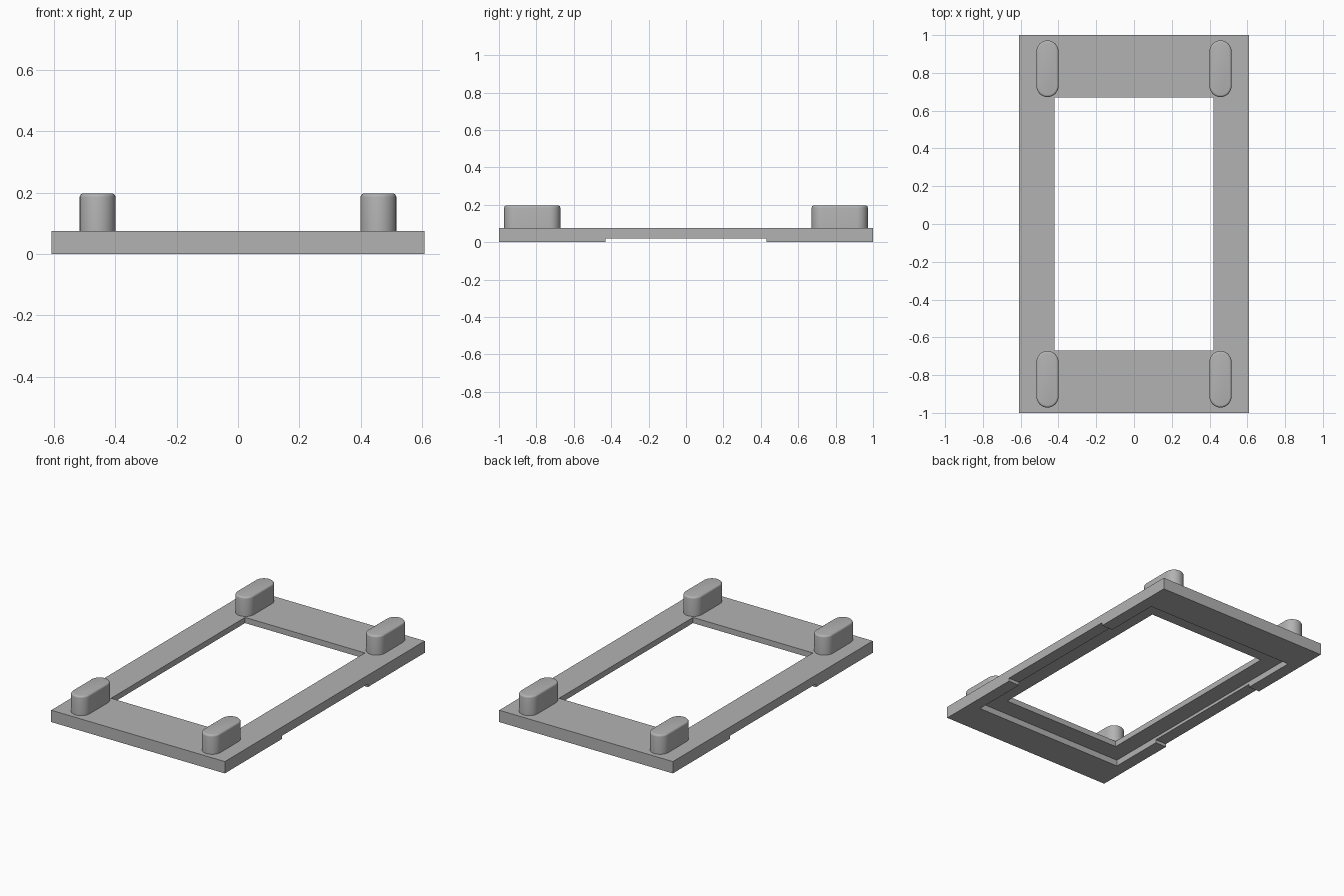
import bpy, bmesh, math

if "Cube" in bpy.data.objects:
    bpy.data.objects.remove(bpy.data.objects["Cube"])

grey = bpy.data.materials.new("grey_plastic")
grey.diffuse_color = (0.45, 0.45, 0.45, 1)
grey.use_nodes = True
grey.node_tree.nodes["Principled BSDF"].inputs["Base Color"].default_value = grey.diffuse_color


def box(name, sx, sy, z0, z1):
    """Box centred on x and y, from z0 to z1."""
    bm = bmesh.new()
    bmesh.ops.create_cube(bm, size=1)
    for v in bm.verts:
        v.co = (v.co.x * sx, v.co.y * sy, z0 if v.co.z < 0 else z1)
    me = bpy.data.meshes.new(name)
    bm.to_mesh(me)
    bm.free()
    ob = bpy.data.objects.new(name, me)
    bpy.context.collection.objects.link(ob)
    return ob


def cut(target, cutter):
    """Subtract the cutter and remove it."""
    cutter.hide_render = True
    mod = target.modifiers.new("cut", 'BOOLEAN')
    mod.operation = 'DIFFERENCE'
    mod.solver = 'EXACT'
    mod.object = cutter
    bpy.context.view_layer.objects.active = target
    bpy.ops.object.modifier_apply(modifier=mod.name)
    bpy.data.objects.remove(cutter, do_unlink=True)


# Flat rectangular frame
frame = box("frame", 1.216, 2.0, 0, 0.075)
frame.data.materials.append(grey)
cut(frame, box("window_cutter", 0.84, 1.34, -0.1, 0.2))     # central opening
cut(frame, box("recess_cutter", 1.06, 1.58, -0.1, 0.039))   # step under the opening
cut(frame, box("notch_cutter", 2.0, 0.86, -0.1, 0.02))      # shallow side notches


def peg(name, cx, cy, r=0.0585, length=0.30, z0=0.075, z1=0.197, soft=0.012):
    """Upright slot-shaped peg with a rounded top rim."""
    n = 16
    half = length / 2 - r
    # Height and inset of each ring, from base to the rounded rim
    rings = [(z0, 0)] + [(z1 - soft + soft * math.sin(a), soft * (1 - math.cos(a)))
                         for a in (i * math.pi / 8 for i in range(5))]
    bm = bmesh.new()
    loops = []
    for z, inset in rings:
        loop = []
        for side in (1, -1):
            for i in range(n + 1):
                a = math.pi * i / n + (0 if side > 0 else math.pi)
                loop.append(bm.verts.new((cx + (r - inset) * math.cos(a),
                                          cy + side * half + (r - inset) * math.sin(a), z)))
        loops.append(loop)
    count = len(loops[0])
    for low, high in zip(loops, loops[1:]):
        for i in range(count):
            j = (i + 1) % count
            bm.faces.new((low[i], low[j], high[j], high[i]))
    bm.faces.new(loops[-1])
    bm.faces.new(loops[0][::-1])
    me = bpy.data.meshes.new(name)
    bm.to_mesh(me)
    bm.free()
    me.materials.append(grey)
    ob = bpy.data.objects.new(name, me)
    bpy.context.collection.objects.link(ob)
    bpy.ops.object.select_all(action='DESELECT')
    ob.select_set(True)
    bpy.context.view_layer.objects.active = ob
    bpy.ops.object.shade_smooth_by_angle(angle=math.radians(35))


# Four corner pegs
for x_name, sx in (("left", -1), ("right", 1)):
    for y_name, sy in (("front", -1), ("back", 1)):
        peg(f"{y_name}_{x_name}_peg", sx * 0.458, sy * 0.822)
